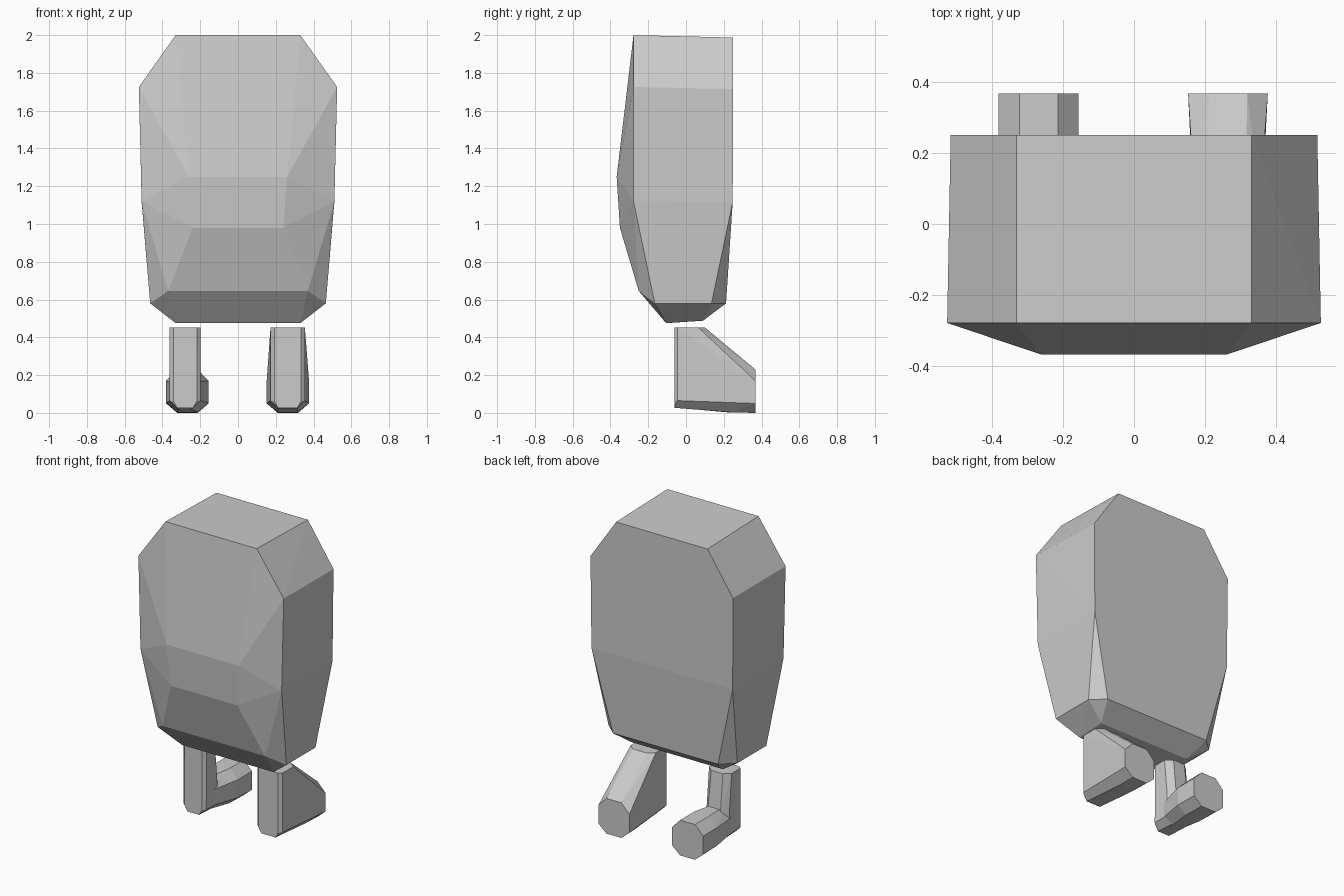
import bpy, bmesh

if "Cube" in bpy.data.objects:
    bpy.data.objects.remove(bpy.data.objects["Cube"])


def hull(name, points):
    """Flat-faced convex solid around the given points."""
    bm = bmesh.new()
    for p in points:
        bm.verts.new(p)
    res = bmesh.ops.convex_hull(bm, input=bm.verts)
    loose = [g for g in bm.verts if not g.link_faces]
    bmesh.ops.delete(bm, geom=loose, context='VERTS')
    bmesh.ops.recalc_face_normals(bm, faces=bm.faces)
    me = bpy.data.meshes.new(name)
    bm.to_mesh(me)
    bm.free()
    ob = bpy.data.objects.new(name, me)
    bpy.context.collection.objects.link(ob)
    return ob


def octagon_xz(x0, x1, z0, z1, y, cx, cb, ct):
    """Upright eight-sided ring with chamfers cx wide, cb/ct high."""
    return [(x0, y, z0 + cb), (x0 + cx, y, z0), (x1 - cx, y, z0), (x1, y, z0 + cb),
            (x1, y, z1 - ct), (x1 - cx, y, z1), (x0 + cx, y, z1), (x0, y, z1 - ct)]


def column_ring(x0, x1, y0, y1, z, c_front, c_back):
    """Level ring of the leg column, chamfered front and back."""
    return [(x0, y0 + .018, z), (x0 + c_front, y0, z), (x1 - c_front, y0, z), (x1, y0 + .018, z),
            (x1, y1 - .035, z), (x1 - c_back, y1, z), (x0 + c_back, y1, z), (x0, y1 - .035, z)]


def heel(x0, x1, c):
    """Chamfered front bottom end of the leg."""
    return [(x0, -.045, .065), (x1, -.045, .065), (x0 + c, -.062, .062), (x1 - c, -.062, .062),
            (x0 + .04, -.062, .027), (x1 - .04, -.062, .027)]


# body: half outline, mirrored across x
half = [
    (.33, .25, 1.987), (.515, .25, 1.715), (.51, .247, 1.115),        # back
    (.33, -.278, 2.0), (.525, -.278, 1.725), (.51, -.278, 1.12),      # front rim
    (.26, -.367, 1.25), (.24, -.35, .98), (.37, -.25, .645),          # belly
    (.465, -.165, .58), (.465, .135, .58), (.38, .212, .58),          # lower rim
    (.33, -.105, .475), (.33, .09, .488),                             # underside
]
hull("body", [(s * x, y, z) for x, y, z in half for s in (1, -1)])

# right leg: wedge running from column down to foot
foot_end = octagon_xz(.152, .376, 0, .23, .367, .058, .05, .06)
hull("right_leg", column_ring(.172, .354, -.062, .1, .452, .02, .04)
     + heel(.172, .354, .02) + foot_end + [(.21, .24, .003), (.315, .24, .003)])

# left leg: upright column
hull("left_leg_column", column_ring(-.362, -.198, -.062, .08, .452, .02, .04)
     + heel(-.362, -.198, .02)
     + [(-.362, .07, .06), (-.198, .07, .06), (-.32, .11, .017), (-.24, .11, .017),
        (-.362, .07, .2), (-.198, .07, .2), (-.325, .11, .2), (-.235, .11, .2)])

# left foot: eight-sided, flaring from the column
hull("left_foot", octagon_xz(-.36, -.2, .02, .225, .03, .05, .045, .06)
     + octagon_xz(-.38, -.156, .003, .23, .22, .058, .05, .06)
     + octagon_xz(-.38, -.156, 0, .23, .367, .058, .05, .06))
